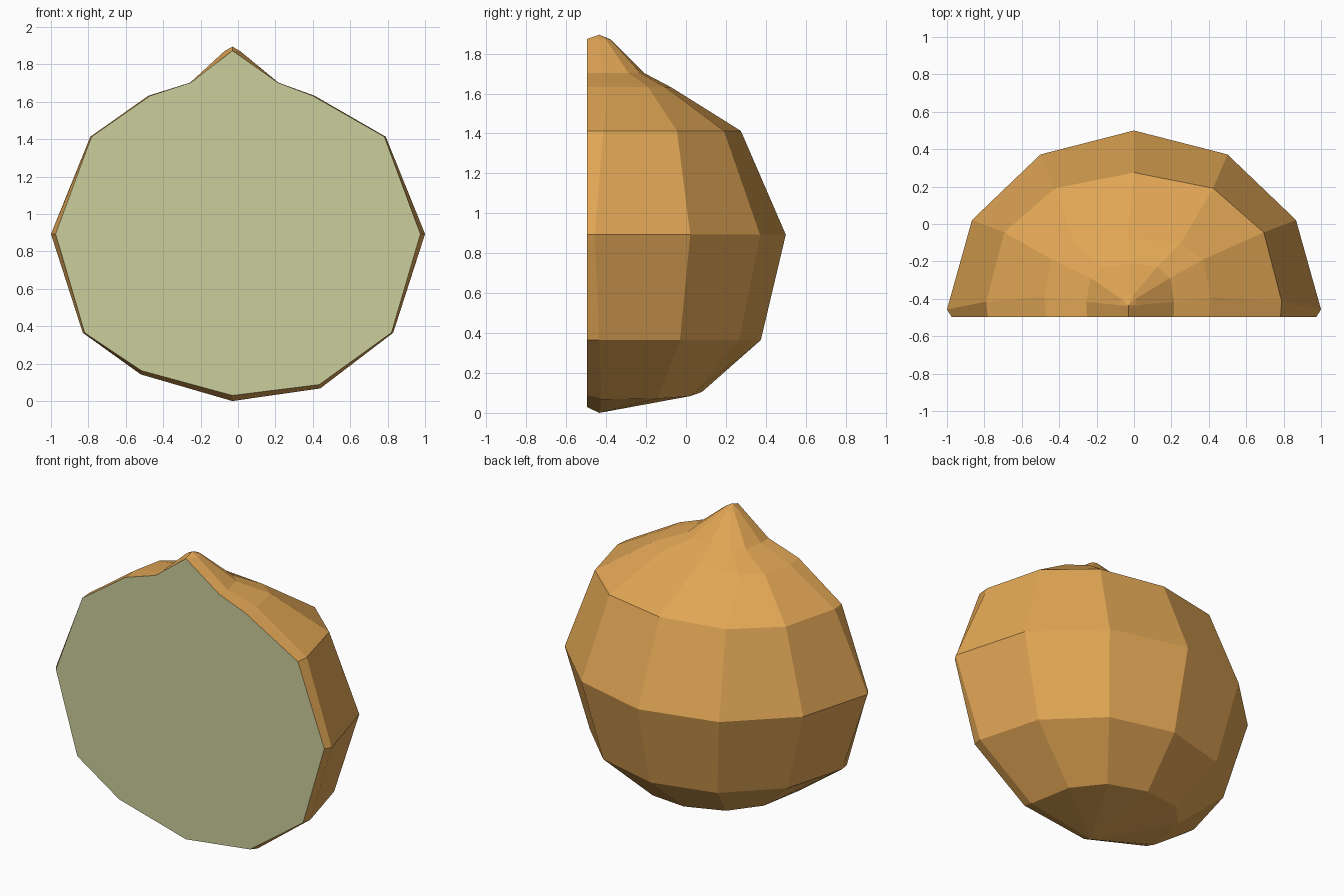
import bpy, bmesh, math

if "Cube" in bpy.data.objects:
    bpy.data.objects.remove(bpy.data.objects["Cube"])

CUT_Y = -0.497


def material(name, rgb):
    m = bpy.data.materials.new(name)
    m.diffuse_color = (*rgb, 1.0)
    m.use_nodes = True
    m.node_tree.nodes["Principled BSDF"].inputs["Base Color"].default_value = m.diffuse_color
    return m


# Each ring: z, x tilt, centre x, half width, centre y, depth, roundness power,
#            half width at the cut, z offset at the cut
RINGS = [
    (0.0, 0, -0.03, 0, -0.435, 0, 1, 0, 0.03),
    (0.105, -0.078, -0.04, 0.48, -0.425, 0.505, 0.85, 0.475, 0.02),
    (0.365, 0, 0, 0.83, -0.435, 0.81, 1, 0.82, 0),
    (0.893, 0, 0, 1.0, -0.457, 0.957, 1, 0.975, 0),
    (1.413, 0, 0, 0.79, -0.415, 0.69, 0.9, 0.783, 0),
    (1.632, 0, -0.035, 0.445, -0.39, 0.315, 0.65, 0.435, 0),
    (1.703, 0, -0.02, 0.235, -0.415, 0.205, 0.7, 0.232, 0),
    (1.87, 0, -0.03, 0.043, -0.435, 0.06, 0.8, 0, 0.003),
    (1.895, 0, -0.03, 0, -0.435, 0, 1, 0, -0.022),
]


def ring_points(z, tilt, cx, rx, cy, ry, p, cut, dz):
    pts = [(cx + cut, CUT_Y, z + tilt * cut + dz)]
    for i in range(7):
        a = math.pi * i / 6
        c, s = math.cos(a), max(math.sin(a), 0.0)
        if abs(c) < 1e-6:
            c = 0.0
        if s < 1e-6:
            s = 0.0
        x = cx + rx * math.copysign(abs(c) ** p, c)
        pts.append((x, cy + ry * s ** p, z + tilt * (x - cx)))
    pts.append((cx - cut, CUT_Y, z - tilt * cut + dz))
    return pts


# Outer skin, lofted ring by ring
bm = bmesh.new()
rows = [[bm.verts.new(p) for p in ring_points(*r)] for r in RINGS]
for low, high in zip(rows, rows[1:]):
    for i in range(len(low) - 1):
        bm.faces.new((low[i], low[i + 1], high[i + 1], high[i]))
bmesh.ops.remove_doubles(bm, verts=bm.verts, dist=0.0005)

# Flat cut side closes the open front
bmesh.ops.holes_fill(bm, edges=[e for e in bm.edges if e.is_boundary], sides=0)
bmesh.ops.recalc_face_normals(bm, faces=bm.faces)
for f in bm.faces:
    f.smooth = False
    f.material_index = int(all(v.co.y < CUT_Y + 0.001 for v in f.verts))

mesh = bpy.data.meshes.new("half_onion")
bm.to_mesh(mesh)
bm.free()
mesh.materials.append(material("orange skin", (0.75, 0.38, 0.09)))
mesh.materials.append(material("pale green flesh", (0.60, 0.62, 0.335)))
bpy.context.collection.objects.link(bpy.data.objects.new("half_onion", mesh))
